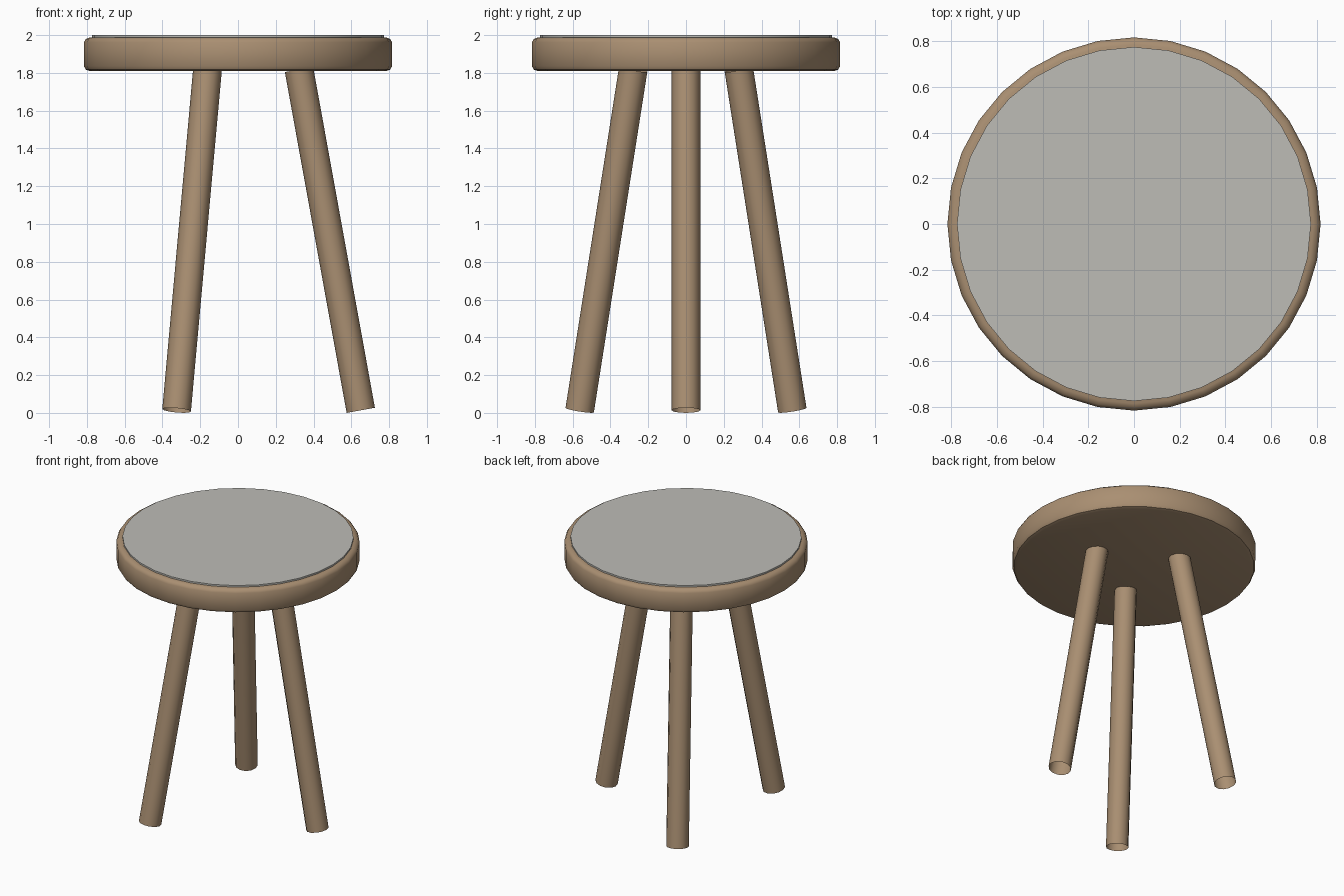
import bpy, bmesh, math
from mathutils import Vector

if "Cube" in bpy.data.objects:
    bpy.data.objects.remove(bpy.data.objects["Cube"])


def material(name, rgb):
    m = bpy.data.materials.new(name)
    m.diffuse_color = (*rgb, 1)
    m.use_nodes = True
    m.node_tree.nodes["Principled BSDF"].inputs["Base Color"].default_value = m.diffuse_color
    return m


wood = material("brown wood", (0.40, 0.275, 0.168))
grey = material("pale grey pad", (0.51, 0.505, 0.47))


def add_object(name, bm, mat, angle=40):
    mesh = bpy.data.meshes.new(name)
    bm.to_mesh(mesh)
    bm.free()
    mesh.materials.append(mat)
    ob = bpy.data.objects.new(name, mesh)
    bpy.context.collection.objects.link(ob)
    bpy.ops.object.select_all(action='DESELECT')
    ob.select_set(True)
    bpy.context.view_layer.objects.active = ob
    bpy.ops.object.shade_smooth_by_angle(angle=math.radians(angle))
    return ob


def turned(name, profile, mat, sides=32):
    """Closed lathe shape from (radius, height) pairs, bottom to top."""
    bm = bmesh.new()
    rings = []
    for r, z in profile:
        rings.append([bm.verts.new((r * math.cos(2 * math.pi * i / sides),
                                    r * math.sin(2 * math.pi * i / sides), z))
                      for i in range(sides)])
    for a, b in zip(rings, rings[1:]):
        for i in range(sides):
            j = (i + 1) % sides
            bm.faces.new((a[i], a[j], b[j], b[i]))
    bm.faces.new(rings[0][::-1])
    bm.faces.new(rings[-1])
    return add_object(name, bm, mat)


# round seat with softened rims
turned("seat", [(0.785, 1.81), (0.805, 1.817), (0.816, 1.836),
                (0.816, 1.962), (0.805, 1.98), (0.785, 1.988)], wood)

# thin pad on top of the seat
turned("seat_pad", [(0.774, 1.985), (0.774, 2.0)], grey)


# three splayed tubular legs, open at the ends
def leg(name, turn, radius=0.076, sides=12):
    d = Vector((math.cos(turn), math.sin(turn), 0))
    foot = d * 0.65 + Vector((0, 0, 0.0137))
    head = d * 0.323 + Vector((0, 0, 1.818))
    axis = head - foot
    bm = bmesh.new()
    bmesh.ops.create_cone(bm, cap_ends=False, segments=sides, radius1=radius,
                          radius2=radius, depth=axis.length)
    # lean the tube inward, then swing it to its place round the seat
    rot = axis.to_track_quat('Z', 'Y').to_matrix()
    bmesh.ops.rotate(bm, verts=bm.verts, matrix=rot)
    bmesh.ops.translate(bm, verts=bm.verts, vec=(foot + head) / 2)
    return add_object(name, bm, wood)


for k, name in enumerate(("right_leg", "back_leg", "front_leg")):
    leg(name, k * 2 * math.pi / 3)
